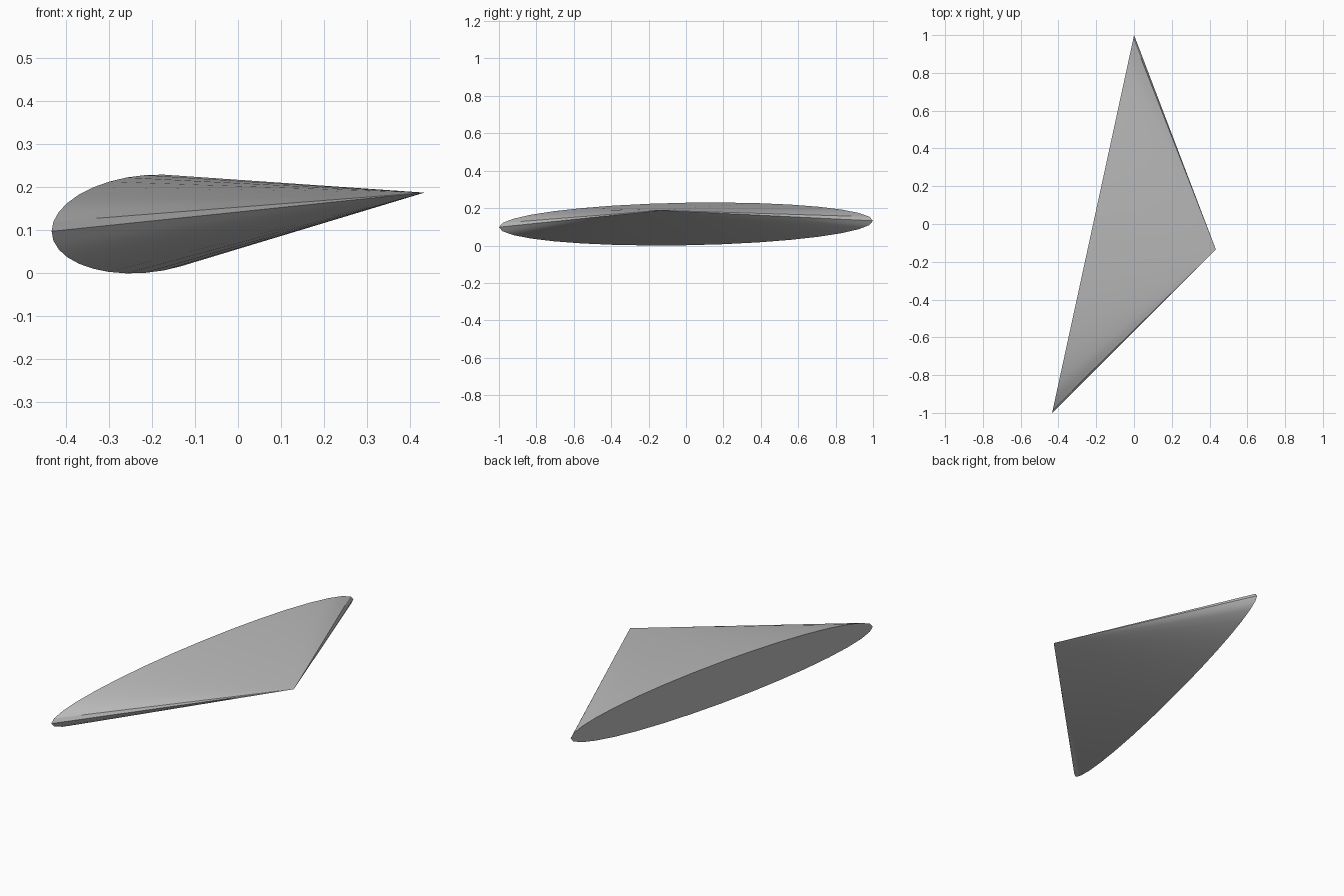
import bpy, bmesh, math
from mathutils import Matrix, Vector

cube = bpy.data.objects.get("Cube")
if cube:
    bpy.data.objects.remove(cube, do_unlink=True)

# Plain grey material
grey = bpy.data.materials.new("plain_grey")
grey.use_nodes = True
colour = (0.5, 0.5, 0.5, 1)
grey.diffuse_color = colour
for node in grey.node_tree.nodes:
    if node.type == 'BSDF_PRINCIPLED':
        node.inputs["Base Color"].default_value = colour

# Skewed elliptical cone: base centre, long and short half-axes, tip
centre = Vector((-0.2165, 0, 0.115))
long_axis = Vector((0.217, 1, 0.017))
short_axis = Vector((0, 0, 0.1137))
tip = Vector((0.4335, -0.135, 0.188))

# Map a unit cone (base at z=0, tip at z=1) onto those axes
axes = Matrix((long_axis, short_axis, tip - centre)).transposed().to_4x4()
place = Matrix.Translation(centre) @ axes @ Matrix.Translation((0, 0, 0.5))

bm = bmesh.new()
bmesh.ops.create_cone(bm, cap_ends=True, segments=32, radius1=1, radius2=0,
                      depth=1, matrix=place)
bmesh.ops.remove_doubles(bm, verts=bm.verts, dist=1e-5)
bmesh.ops.recalc_face_normals(bm, faces=bm.faces)
mesh = bpy.data.meshes.new("slanted_cone")
bm.to_mesh(mesh)
bm.free()
mesh.materials.append(grey)

cone = bpy.data.objects.new("slanted_cone", mesh)
bpy.context.collection.objects.link(cone)

# Smooth sides, sharp base rim and end creases
bpy.ops.object.select_all(action='DESELECT')
cone.select_set(True)
bpy.context.view_layer.objects.active = cone
bpy.ops.object.shade_smooth_by_angle(angle=math.radians(30))
